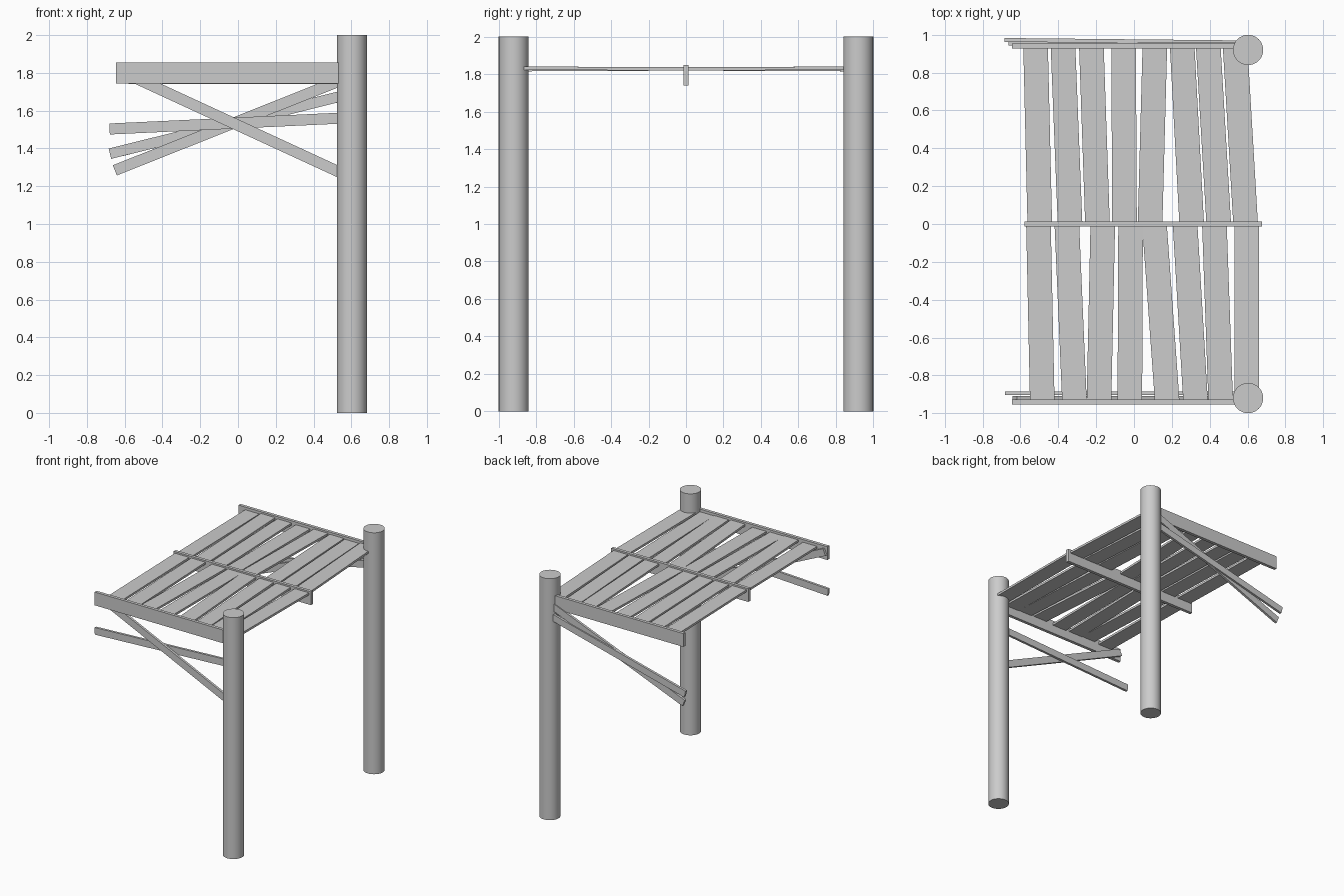
import bpy, bmesh, math
from mathutils import Vector, Matrix

if "Cube" in bpy.data.objects:
    bpy.data.objects.remove(bpy.data.objects["Cube"])


def beam(name, a, b, height, thick):
    """Box from a to b; height is the vertical face, thick the side depth."""
    a, b = Vector(a), Vector(b)
    x = (b - a).normalized()
    y = Vector((0, 0, 1)).cross(x).normalized()
    z = x.cross(y)
    rot = Matrix((x, y, z)).transposed().to_4x4()
    bm = bmesh.new()
    bmesh.ops.create_cube(bm, size=1)
    bmesh.ops.scale(bm, vec=((b - a).length, thick, height), verts=bm.verts)
    me = bpy.data.meshes.new(name)
    bm.to_mesh(me)
    bm.free()
    ob = bpy.data.objects.new(name, me)
    ob.matrix_world = Matrix.Translation((a + b) / 2) @ rot
    bpy.context.collection.objects.link(ob)
    return ob


# round posts
for side, y in (("front", -0.92), ("back", 0.92)):
    bpy.ops.mesh.primitive_cylinder_add(vertices=32, radius=0.08, depth=2,
                                        location=(0.603, y, 1))
    bpy.context.object.name = side + "_post"
    bpy.ops.object.shade_smooth_by_angle(angle=math.radians(40))

# horizontal rails
beam("front_rail", (-0.645, -0.942, 1.8), (0.6, -0.942, 1.8), 0.11, 0.026)
beam("back_rail", (-0.645, 0.942, 1.8), (0.6, 0.942, 1.8), 0.11, 0.026)
beam("middle_rail", (-0.58, 0, 1.795), (0.677, 0, 1.795), 0.11, 0.026)

# crossed braces
braces = {
    "front_brace_steep": ((-0.63, -0.919, 1.813), (0.59, -0.919, 1.25), 0.058),
    "front_brace_flat": ((-0.68, -0.895, 1.503), (0.6, -0.895, 1.563), 0.058),
    "back_brace_steep": ((-0.652, 0.953, 1.284), (0.6, 0.953, 1.782), 0.058),
    "back_brace_flat": ((-0.678, 0.973, 1.372), (0.6, 0.96, 1.69), 0.056),
}
for name, (a, b, h) in braces.items():
    beam(name, a, b, h, 0.02)

# uneven roof planks: centre x at the middle rail and at the outer rail
back = [(-0.498, -0.52), (-0.338, -0.375), (-0.193, -0.225), (-0.05, -0.055),
        (0.085, 0.11), (0.305, 0.255), (0.448, 0.393), (0.59, 0.535)]
front = [(-0.505, -0.485), (-0.355, -0.315), (-0.165, -0.185), (-0.018, -0.022),
         (0.108, 0.175), (0.27, 0.325), (0.425, 0.458), (0.595, 0.595)]
for side, rows, s in (("back", back, 1), ("front", front, -1)):
    for i, (x0, x1) in enumerate(rows):
        dz = 0.004 * ((i * 2) % 3 - 1)
        beam(f"{side}_plank_{i + 1}", (x0, 0, 1.828), (x1, s * 0.932, 1.828 + dz),
             0.018, 0.13)
